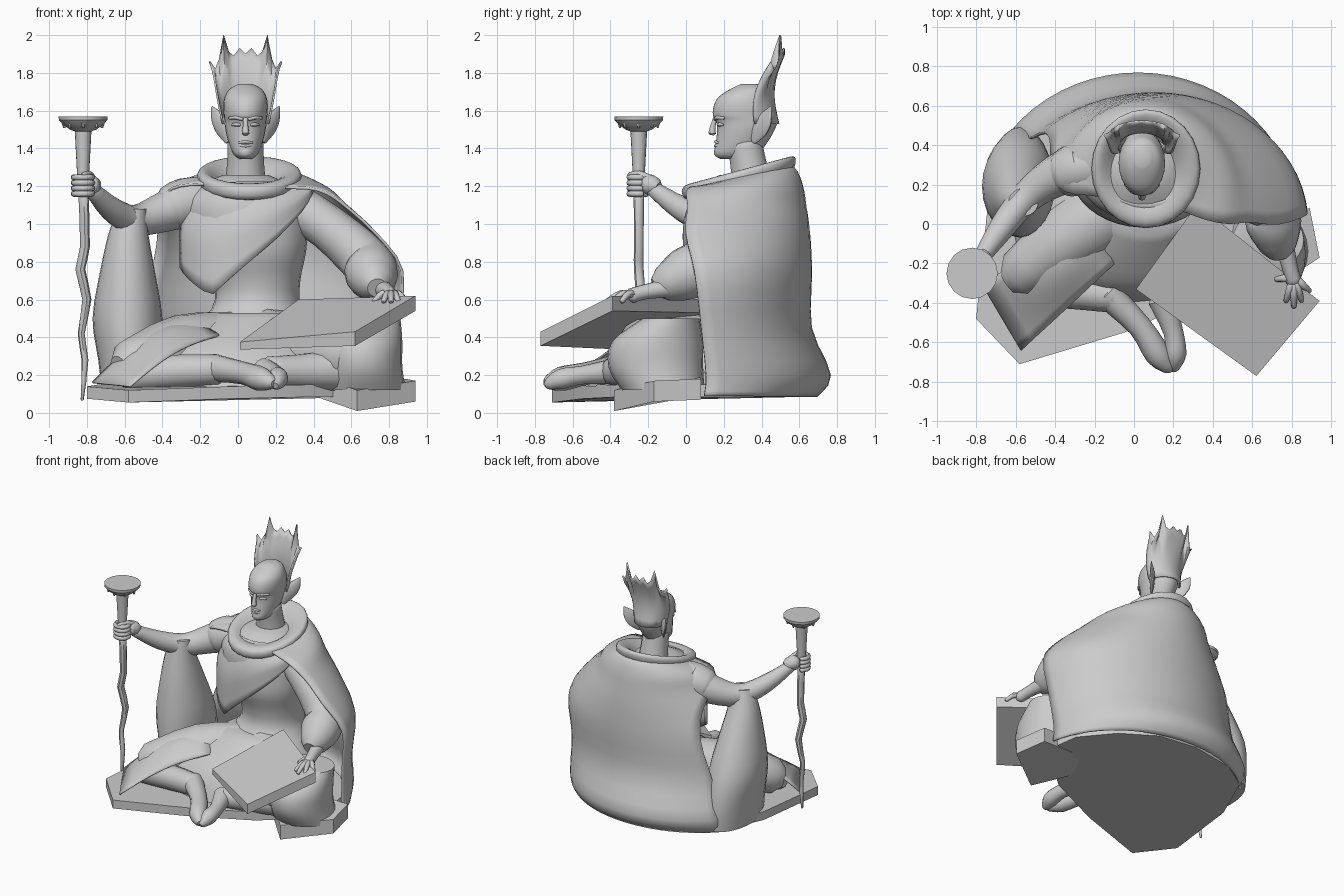
import bpy, bmesh, math
from mathutils import Vector

cube = bpy.data.objects.get("Cube")
if cube:
    bpy.data.objects.remove(cube, do_unlink=True)

stone = bpy.data.materials.new("grey_stone")
stone.use_nodes = True
GREY = (0.6, 0.6, 0.6, 1)
stone.diffuse_color = GREY
stone.node_tree.nodes["Principled BSDF"].inputs["Base Color"].default_value = GREY


def loft(name, rings, closed=True, caps=True, thickness=0, angle=45):
    """Skin a list of equal point rows, then shade it."""
    bm = bmesh.new()
    rows = [[bm.verts.new(p) for p in ring] for ring in rings]
    count = len(rows[0])
    for low, high in zip(rows, rows[1:]):
        for i in range(count if closed else count - 1):
            j = (i + 1) % count
            bm.faces.new((low[i], low[j], high[j], high[i]))
    if closed and caps:
        bm.faces.new(rows[0])
        bm.faces.new(rows[-1])
    bmesh.ops.recalc_face_normals(bm, faces=bm.faces)
    mesh = bpy.data.meshes.new(name)
    bm.to_mesh(mesh)
    bm.free()
    mesh.materials.append(stone)
    obj = bpy.data.objects.new(name, mesh)
    bpy.context.collection.objects.link(obj)
    if thickness:
        solid = obj.modifiers.new("thickness", 'SOLIDIFY')
        solid.thickness = thickness
        solid.offset = 0
    bpy.ops.object.select_all(action='DESELECT')
    obj.select_set(True)
    bpy.context.view_layer.objects.active = obj
    bpy.ops.object.shade_smooth_by_angle(angle=math.radians(angle))
    return obj


def blend(rows, steps=3):
    """Catmull-Rom interpolation of parameter rows."""
    out = []
    for i in range(len(rows) - 1):
        a, b, c, d = rows[max(i - 1, 0)], rows[i], rows[i + 1], rows[min(i + 2, len(rows) - 1)]
        for k in range(steps):
            t = k / steps
            out.append([q + t / 2 * (r - p + t * (2 * p - 5 * q + 4 * r - s + t * (3 * (q - r) + s - p)))
                        for p, q, r, s in zip(a, b, c, d)])
    return out + [list(rows[-1])]


def arc(z, cx, cy, rx, ry, start=0, end=360, slope=0, n=24):
    """Elliptical row of points, full circle or part, tilted by slope along y."""
    div = n if end - start == 360 else n - 1
    points = []
    for i in range(n):
        a = math.radians(start + (end - start) * i / div)
        y = ry * math.sin(a)
        points.append((cx + rx * math.cos(a), cy + y, z + slope * y))
    return points


def tube(name, path, squash=1, n=14, steps=3):
    """Round limb through (x, y, z, radius) points with softened ends."""
    rows = blend(path, steps)
    for end, near in ((0, 1), (-1, -2)):
        tip = Vector(rows[end][:3])
        out = (tip - Vector(rows[near][:3])).normalized() * rows[end][3] * 0.5
        extra = [*(tip + out), rows[end][3] * 0.55]
        rows.insert(0, extra) if end == 0 else rows.append(extra)
    rings = []
    for i, row in enumerate(rows):
        ahead, behind = rows[min(i + 1, len(rows) - 1)], rows[max(i - 1, 0)]
        along = (Vector(ahead[:3]) - Vector(behind[:3])).normalized()
        side = along.cross(Vector((0, 0, 1) if abs(along.z) < 0.95 else (0, 1, 0))).normalized()
        up = side.cross(along)
        rings.append([Vector(row[:3]) + row[3] * (side * math.cos(a) * squash + up * math.sin(a))
                      for a in (math.tau * k / n for k in range(n))])
    return loft(name, rings)


def slab(name, corners, thickness):
    """Flat piece with corner points on top and straight sides."""
    return loft(name, [[(x, y, z - thickness) for x, y, z in corners], corners], angle=20)


def body(name, rows, **options):
    return loft(name, [arc(*row) for row in blend(rows)], **options)


# ground cloth
slab("ground_cloth", [(-.8, -.48, .14), (-.58, -.71, .12), (-.05, -.55, .14), (.4, -.35, .15), (.78, -.02, .15),
                      (.74, .25, .15), (.55, .48, .15), (.3, .64, .15), (0, .68, .15), (-.35, .62, .15),
                      (-.57, .48, .15), (-.74, .1, .15)], .065)

# cape round the back and left arm: height, centre, radii, arc limits, tilt
body("cape", [(.09, .02, 0, .81, .69, 8, 142, 0), (.2, .02, 0, .81, .76, 8, 142, 0),
              (.45, .06, 0, .79, .66, 7, 139, 0), (.75, .1, .01, .77, .65, 3, 136, 0),
              (.95, .09, .03, .64, .62, -3, 143, 0), (1.1, .07, .1, .5, .53, -10, 162, 0),
              (1.19, .06, .2, .41, .41, -28, 185, .05), (1.235, .06, .27, .29, .3, -45, 205, .2),
              (1.25, .06, .29, .2, .22, -60, 230, .25)], closed=False, thickness=.015)

# torso
body("torso", [(.12, .08, .2, .45, .38), (.35, .08, .18, .4, .32), (.55, .1, .28, .24, .23), (.7, .1, .28, .23, .22),
               (.85, .08, .26, .28, .25), (1, .05, .26, .32, .25), (1.12, .04, .27, .32, .25),
               (1.2, .04, .29, .25, .22), (1.26, .04, .31, .12, .13)])

# draped sash falling across the chest
sash = []
for v in range(9):
    t = v / 8
    row = []
    for u in range(17):
        s = u / 16
        a = math.radians(195 + 145 * s)
        hem = .77 - .5 * s if s < .3 else .62 + .55 * (s - .3) / .7
        swell = .62 + .4 * math.sin(min(t * 2.6, 1.7))
        row.append((.05 + .36 * swell * math.cos(a), .27 + .275 * swell * math.sin(a), 1.22 + (hem - 1.22) * t))
    sash.append(row)
loft("chest_sash", sash, closed=False, thickness=.015)

# rolled collar, higher at the back
loft("collar", [arc(z, cx, cy, rx, ry, slope=.27) for z, cx, cy, rx, ry in blend(
    [(1.19, .05, .28, .22, .24), (1.215, .06, .28, .265, .29), (1.265, .06, .28, .275, .3),
     (1.285, .06, .285, .245, .27), (1.265, .05, .29, .19, .21), (1.2, .05, .31, .11, .12)])], caps=False)

# legs under the robe, and the crossed feet
tube("right_thigh", [(0, .15, .34, .2), (-.3, -.05, .34, .18), (-.58, -.26, .25, .13)])
tube("left_thigh", [(.15, .12, .36, .2), (.38, -.08, .33, .18), (.6, -.22, .32, .18)])
tube("right_shin", [(-.58, -.32, .2, .09), (-.32, -.34, .22, .09), (-.1, -.37, .23, .08)])
tube("left_shin", [(.62, -.2, .24, .13), (.4, -.28, .22, .1), (.16, -.38, .22, .08)])
tube("right_foot", [(-.14, -.35, .24, .075), (.03, -.52, .21, .06), (.12, -.66, .18, .065), (.18, -.73, .16, .035)])
tube("left_foot", [(.14, -.38, .22, .07), (.2, -.55, .2, .05), (.21, -.66, .18, .055), (.2, -.73, .15, .03)])
body("lap_robe", [(.13, -.02, -.02, .6, .38), (.3, -.02, 0, .5, .33), (.42, .02, .05, .37, .25),
                  (.53, .08, .14, .24, .2)])

# cloth over the right leg, sagging between four corners
corners = [Vector(p) for p in ((-.77, -.3, .16), (-.57, -.64, .14), (-.1, -.2, .41), (-.22, .02, .5))]
cloth = []
for v in range(9):
    row = []
    for u in range(9):
        s, t = u / 8, v / 8
        p = corners[0].lerp(corners[3], s).lerp(corners[1].lerp(corners[2], s), t)
        p.z += .14 * math.sin(math.pi * s) * (1 - .4 * t) * (.5 + .5 * math.sin(math.pi * t))
        row.append(p)
    cloth.append(row)
loft("leg_cloth", cloth, closed=False, thickness=.01)

# hanging sleeve from the right elbow, spreading back to the cape
body("hanging_sleeve", [(.1, -.57, .21, .15, .28), (.28, -.575, .21, .165, .28), (.5, -.585, .19, .185, .25),
                        (.75, -.585, .15, .145, .18), (.95, -.58, .12, .105, .11), (1.08, -.56, .11, .075, .07)])

# cloth gathered round the left knee, with its corner on the ground
slab("knee_cloth_hem", [(.4, -.16, .2), (.63, -.38, .12), (.94, -.17, .17), (.89, .08, .18), (.5, .06, .2)], .11)
body("knee_cloth", [(.12, .66, -.12, .23, .22), (.24, .66, -.16, .21, .25), (.38, .66, -.15, .21, .24),
                    (.5, .68, -.08, .18, .15)])

# tilted book on the left knee, thin along its open side
loft("book", [[(.62, -.77, .355), (.94, -.39, .54), (.32, .1, .53), (.01, -.33, .335)],
              [(.62, -.77, .43), (.94, -.39, .62), (.32, .1, .6), (.01, -.33, .375)]], angle=20)

# arms
tube("right_arm", [(-.25, .3, 1.12, .13), (-.4, .24, 1.06, .105), (-.55, .13, 1.02, .08), (-.67, -.02, 1.08, .065),
                   (-.78, -.18, 1.19, .04)])
tube("right_sleeve", [(-.18, .3, 1.12, .13), (-.28, .28, 1.11, .135), (-.36, .25, 1.08, .12)])
tube("left_sleeve", [(.28, .26, 1.11, .12), (.48, .18, .98, .12), (.67, .11, .81, .135), (.71, -.01, .73, .14),
                     (.73, -.12, .68, .095)])
tube("left_wrist", [(.76, -.1, .66, .05), (.79, -.22, .64, .04), (.81, -.29, .62, .04)])

# left hand resting on the book, fingers fanned
for i, (x, y) in enumerate([(.72, -.28), (.77, -.39), (.81, -.42), (.85, -.39), (.89, -.34)]):
    tube(f"left_finger_{i}", [(.81, -.27, .62, .024), ((x + .81) / 2, (y - .27) / 2, .63, .02),
                              (x, y, .59, .013)], n=8)

# staff: crooked shaft, flared neck and shallow bowl
STAFF = (-.82, -.25)
tube("staff_shaft", [(-.825, -.25, .07, .008), (-.81, -.26, .28, .018), (-.83, -.25, .42, .018),
                     (-.80, -.24, .6, .024), (-.835, -.25, .76, .026), (-.81, -.25, .88, .026),
                     (-.82, -.25, 1.2, .027)], n=8, steps=2)
loft("staff_head", [arc(z, *STAFF, r, r, n=16) for z, r in
                    ((1.15, .027), (1.3, .034), (1.49, .044), (1.5, .07), (1.525, .105), (1.55, .128), (1.57, .13))],
     angle=30)
for i in range(8):
    a = math.tau * i / 8
    x, y = STAFF[0] + .1 * math.cos(a), STAFF[1] + .1 * math.sin(a)
    tube(f"bowl_drip_{i}", [(x, y, 1.54, .016), (x, y, 1.51, .006)], n=6, steps=1)

# right hand gripping the staff
tube("right_palm", [(-.76, -.16, 1.2, .045), (-.79, -.2, 1.21, .055), (-.8, -.22, 1.21, .04)])
for i in range(4):
    grip = []
    for k in range(6):
        a = math.radians(20 - 52 * k)
        grip.append((STAFF[0] + .05 * math.cos(a), STAFF[1] + .05 * math.sin(a), 1.16 + .029 * i, .016))
    tube(f"right_finger_{i}", grip, n=8, steps=2)
tube("right_thumb", [(-.77, -.19, 1.24, .02), (-.79, -.25, 1.265, .018), (-.82, -.3, 1.26, .013)], n=8)

# neck and head: height, front, back, half width
MID = .04
tube("neck", [(MID, .35, 1.2, .11), (MID, .33, 1.32, .098), (MID, .31, 1.43, .095)])
skull = [(1.345, .18, .33, .035), (1.37, .148, .38, .065), (1.43, .158, .43, .09), (1.5, .165, .47, .107),
         (1.545, .16, .485, .112), (1.575, .142, .48, .115), (1.63, .148, .47, .118), (1.675, .175, .45, .11),
         (1.715, .235, .43, .085), (1.74, .29, .39, .04)]
loft("head", [arc(z, MID, (front + back) / 2, width, (back - front) / 2) for z, front, back, width in blend(skull)],
     angle=60)
tube("nose", [(MID, .155, 1.56, .012), (MID, .143, 1.52, .014), (MID, .138, 1.48, .02)], n=8)
tube("upper_lip", [(MID - .035, .172, 1.43, .006), (MID, .157, 1.435, .008), (MID + .035, .172, 1.43, .006)], n=8)
tube("lower_lip", [(MID - .03, .17, 1.415, .006), (MID, .155, 1.413, .008), (MID + .03, .17, 1.415, .006)], n=8)
for side, word in ((1, "left"), (-1, "right")):
    tube(word + "_brow", [(MID + side * .018, .156, 1.555, .01), (MID + side * .05, .165, 1.563, .01),
                          (MID + side * .085, .2, 1.56, .008)], n=8)
    tube(word + "_eye", [(MID + side * .03, .17, 1.525, .008), (MID + side * .05, .177, 1.527, .01),
                         (MID + side * .07, .195, 1.525, .007)], n=8)
    tube(word + "_ear", [(MID + side * .1, .36, 1.44, .02), (MID + side * .12, .39, 1.5, .05),
                         (MID + side * .15, .425, 1.56, .045), (MID + side * .178, .45, 1.62, .006)], squash=.35)

# crown: half shell behind the head with a flame-shaped rim
RIM = [1.9, 1.93, 1.89, 1.91, 2.0, 1.87, 1.84, 1.82, 1.86]
crown = []
for v in range(9):
    t = v / 8
    row = []
    for k in range(-8, 9):
        a = math.radians(90 * k / 8)
        z = 1.53 + (RIM[abs(k)] - 1.53) * t
        width = .12 + .045 * math.sin(t * 1.6) + (.025 * t ** 6 if abs(k) == 8 else 0)
        depth = .13 - .06 * t
        lean = .49 - .04 * math.sin(math.pi * t) + .03 * t
        row.append((MID + width * math.sin(a), lean - depth * (1 - math.cos(a)), z))
    crown.append(row)
loft("crown", crown, closed=False, thickness=.01)
